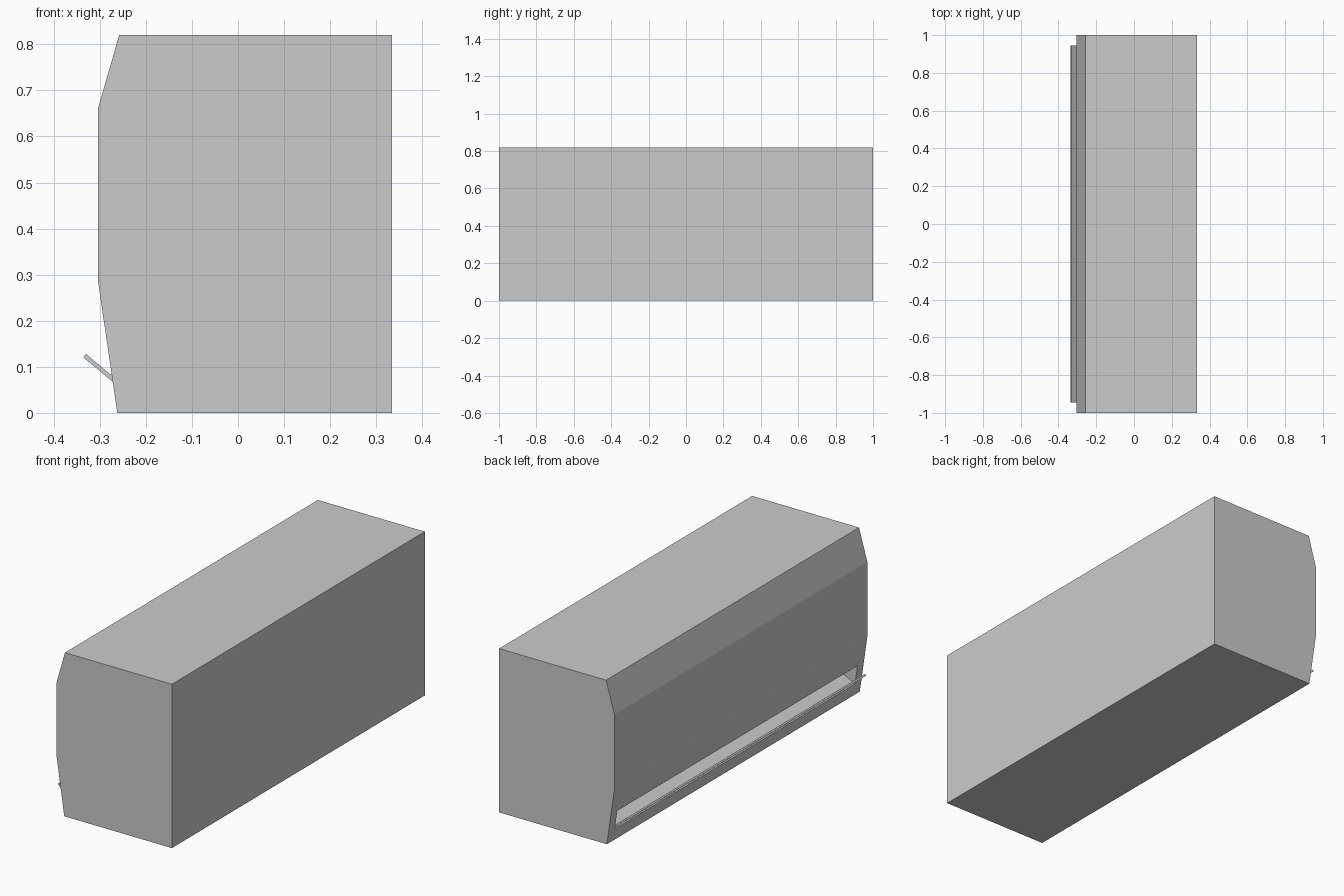
import bpy, bmesh

if "Cube" in bpy.data.objects:
    bpy.data.objects.remove(bpy.data.objects["Cube"])

grey = bpy.data.materials.new("light grey")
grey.diffuse_color = (0.6, 0.6, 0.6, 1)
grey.use_nodes = True
grey.node_tree.nodes["Principled BSDF"].inputs["Base Color"].default_value = grey.diffuse_color


def extrude_profile(name, points, half_length):
    """Extrude an x/z outline along y, centred on y = 0."""
    bm = bmesh.new()
    face = bm.faces.new([bm.verts.new((x, -half_length, z)) for x, z in points])
    geom = bmesh.ops.extrude_face_region(bm, geom=[face])["geom"]
    verts = [g for g in geom if isinstance(g, bmesh.types.BMVert)]
    bmesh.ops.translate(bm, verts=verts, vec=(0, 2 * half_length, 0))
    bmesh.ops.recalc_face_normals(bm, faces=bm.faces)
    mesh = bpy.data.meshes.new(name)
    bm.to_mesh(mesh)
    bm.free()
    mesh.materials.append(grey)
    obj = bpy.data.objects.new(name, mesh)
    bpy.context.collection.objects.link(obj)
    return obj


# Casing with a bevelled outlet side
casing = extrude_profile("casing", [
    (-0.262, 0), (0.334, 0), (0.334, 0.82),
    (-0.258, 0.82), (-0.304, 0.66), (-0.304, 0.287)], 1.0)

# Wedge-shaped air outlet cut into the lower outlet side
cutter = extrude_profile("outlet_cutter", [
    (-0.20, 0.094), (-0.326, 0.184), (-0.302, 0.0445)], 0.95)
cut = casing.modifiers.new("air outlet", 'BOOLEAN')
cut.operation = 'DIFFERENCE'
cut.solver = 'EXACT'
cut.object = cutter
bpy.context.view_layer.objects.active = casing
bpy.ops.object.modifier_apply(modifier=cut.name)
bpy.data.objects.remove(cutter)

# Thin tilted flap hinged at the lower lip of the outlet
extrude_profile("outlet_flap", [
    (-0.336, 0.121), (-0.330, 0.128), (-0.262, 0.071), (-0.268, 0.064)], 0.945)
